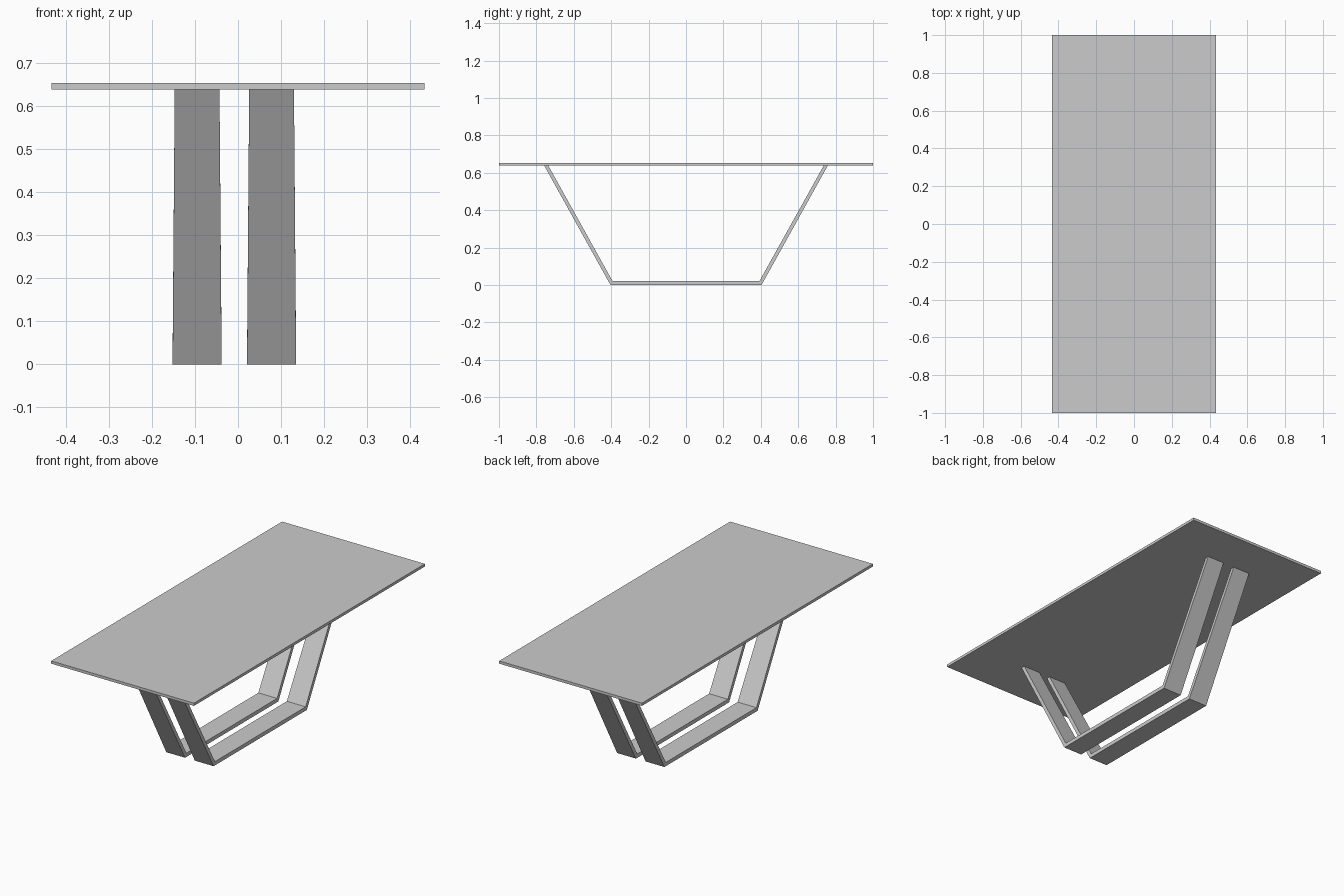
import bpy, bmesh

if "Cube" in bpy.data.objects:
    bpy.data.objects.remove(bpy.data.objects["Cube"])

TOP_Z, UNDER_Z = 0.653, 0.638

# Table top: thin flat slab
bpy.ops.mesh.primitive_cube_add(size=1, location=(0, 0, (TOP_Z + UNDER_Z) / 2))
table_top = bpy.context.object
table_top.name = "table_top"
table_top.scale = (0.866, 2.0, TOP_Z - UNDER_Z)
bpy.ops.object.transform_apply(location=False, rotation=False, scale=True)

# Half profile of a leg frame: (y, z, half width), from the middle to the top
BASE_W, TIP_W = 0.057, 0.052
OUTER = [(0.404, 0.0, BASE_W), (0.758, UNDER_Z, TIP_W)]
INNER = [(0.393, 0.021, BASE_W), (0.736, UNDER_Z, TIP_W)]


def mirrored(points):
    return [(-y, z, w) for y, z, w in reversed(points)] + points


def leg_frame(name, x):
    """Flat band bent into an open trapezoid, slightly narrower at the tips."""
    bm = bmesh.new()
    rings = []
    for outer, inner in zip(mirrored(OUTER), mirrored(INNER)):
        ring = [bm.verts.new((x + s * p[2], p[0], p[1]))
                for p, s in ((outer, -1), (outer, 1), (inner, 1), (inner, -1))]
        rings.append(ring)
    for a, b in zip(rings, rings[1:]):
        for i in range(4):
            j = (i + 1) % 4
            bm.faces.new((a[i], a[j], b[j], b[i]))
    bm.faces.new(rings[0])
    bm.faces.new(rings[-1])
    bmesh.ops.recalc_face_normals(bm, faces=bm.faces)
    mesh = bpy.data.meshes.new(name)
    bm.to_mesh(mesh)
    bm.free()
    bpy.context.collection.objects.link(bpy.data.objects.new(name, mesh))


# Two parallel leg frames
leg_frame("left_leg_frame", -0.095)
leg_frame("right_leg_frame", 0.078)
